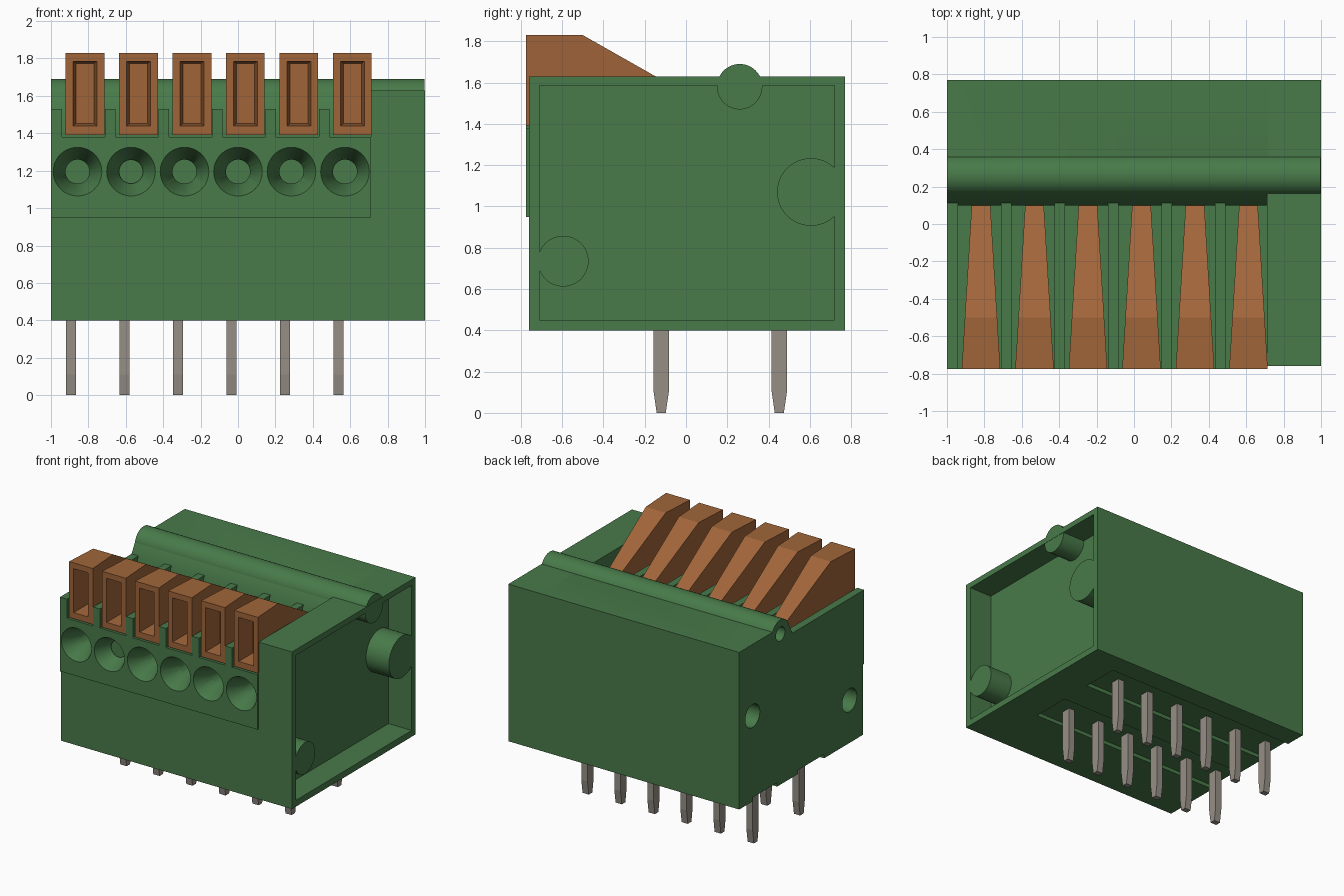
import bpy, bmesh, math
from mathutils import Matrix

if "Cube" in bpy.data.objects:
    bpy.data.objects.remove(bpy.data.objects["Cube"])


def material(name, rgb, rough=0.6):
    m = bpy.data.materials.new(name)
    m.use_nodes = True
    m.diffuse_color = (*rgb, 1)
    bsdf = m.node_tree.nodes["Principled BSDF"]
    bsdf.inputs["Base Color"].default_value = (*rgb, 1)
    bsdf.inputs["Roughness"].default_value = rough
    return m


GREEN = material("housing green", (0.065, 0.195, 0.067))
ORANGE = material("lever orange", (0.352, 0.130, 0.042))
METAL = material("pin grey", (0.305, 0.275, 0.238))

PITCH, WAYS = 0.286, 6


def finish(bm, name, mat):
    bmesh.ops.recalc_face_normals(bm, faces=bm.faces[:])
    me = bpy.data.meshes.new(name)
    bm.to_mesh(me)
    bm.free()
    ob = bpy.data.objects.new(name, me)
    bpy.context.collection.objects.link(ob)
    me.materials.append(mat)
    return ob


def prism(name, profile, x0, x1, mat):
    """Extrude a (y, z) outline along x."""
    bm = bmesh.new()
    f = bm.faces.new([bm.verts.new((x0, y, z)) for y, z in profile])
    ext = bmesh.ops.extrude_face_region(bm, geom=[f])
    vs = [v for v in ext["geom"] if isinstance(v, bmesh.types.BMVert)]
    bmesh.ops.translate(bm, verts=vs, vec=(x1 - x0, 0, 0))
    return finish(bm, name, mat)


def box(name, x, y, z, mat):
    return prism(name, [(y[0], z[0]), (y[1], z[0]), (y[1], z[1]), (y[0], z[1])], x[0], x[1], mat)


def rod(name, axis, start, end, u, z, r0, r1=None, mat=GREEN, sides=48):
    """Round bar or cone along x or y; u is the other horizontal coordinate."""
    bm = bmesh.new()
    bmesh.ops.create_cone(bm, cap_ends=True, segments=sides, radius1=r0,
                          radius2=r0 if r1 is None else r1, depth=end - start)
    mid = (start + end) / 2
    if axis == "x":
        mat4 = Matrix.Translation((mid, u, z)) @ Matrix.Rotation(math.pi / 2, 4, "Y")
    else:
        mat4 = Matrix.Translation((u, mid, z)) @ Matrix.Rotation(-math.pi / 2, 4, "X")
    bmesh.ops.transform(bm, matrix=mat4, verts=bm.verts[:])
    return finish(bm, name, mat)


def select(ob):
    bpy.ops.object.select_all(action="DESELECT")
    ob.select_set(True)
    bpy.context.view_layer.objects.active = ob


def cut(ob, cutters):
    select(ob)
    for c in cutters:
        m = ob.modifiers.new("cut", "BOOLEAN")
        m.operation, m.solver, m.object = "DIFFERENCE", "EXACT", c
        bpy.ops.object.modifier_apply(modifier=m.name)


def smooth(ob):
    select(ob)
    bpy.ops.object.shade_smooth_by_angle(angle=math.radians(30))


# Main housing: low lever bay in front, full height behind, two grooves below
G = 0.43
main = prism("main_housing", [
    (-0.76, 0.4), (-0.28, 0.4), (-0.28, G), (0.04, G), (0.04, 0.4), (0.30, 0.4), (0.30, G),
    (0.60, G), (0.60, 0.4), (0.77, 0.4), (0.77, 1.63), (0.20, 1.63), (0.162, 1.62),
    (0.10, 1.51), (0.10, 1.38), (-0.76, 1.38)], -1, 0.72, GREEN)

# Raised front panel
panel = box("front_panel", (-1, 0.71), (-0.775, -0.74), (0.95, 1.38), GREEN)

# Rounded rail along the top
rail = rod("top_rail", "x", -1, 0.998, 0.26, 1.58, 0.11)

# End block with a hollow outer side
end = box("end_block", (0.71, 1), (-0.76, 0.77), (0.4, 1.63), GREEN)
hollow = box("hollow_cutter", (0.8, 1.1), (-0.71, 0.72), (0.45, 1.585), GREEN)
cut(end, [hollow])

# Locating pegs inside the hollow
for name, y, z, r in (("rear_peg", 0.605, 1.07, 0.164), ("front_peg", -0.595, 0.735, 0.123)):
    smooth(rod(name, "x", 0.79, 0.998, y, z, r))

# Funnel wire entries in the front
cones, bores = [], []
for i in range(WAYS):
    x = -0.858 + i * PITCH
    cones.append(rod("funnel_cutter", "y", -0.795, -0.625, x, 1.195, 0.139, 0.0625))
    bores.append(rod("bore_cutter", "y", -0.66, -0.45, x, 1.195, 0.0645))

# Sockets in the closed side, matching the pegs and the rail
sockets = [rod("socket_cutter", "x", -1.1, -0.8, y, z, r)
           for y, z, r in ((0.605, 1.07, 0.09), (-0.595, 0.735, 0.09), (0.26, 1.58, 0.055))]

cut(main, cones + bores + sockets)
cut(panel, cones)
cut(rail, sockets[2:])
for ob in (main, panel, rail):
    smooth(ob)

# Divider walls between the levers
for i in range(WAYS):
    x0 = -1 if i == 0 else -0.998 + i * PITCH
    box("divider_wall", (x0, -0.94 + i * PITCH), (-0.775, 0.12), (1.37, 1.53), GREEN)

# Tapered push levers with a slot in the front face
lever = prism("lever", [(-0.775, 1.392), (-0.775, 1.83), (-0.5, 1.83), (0.1, 1.49), (0.1, 1.392)],
              -1, 1, ORANGE)
for v in lever.data.vertices:
    v.co.x *= 0.103 - 0.053 * (v.co.y + 0.775) / 0.875
slot = box("slot_cutter", (-1, 1), (-0.785, -0.62), (-1, 1), ORANGE)
for v in slot.data.vertices:
    front = v.co.y < -0.7
    v.co.x *= 0.064 if front else 0.048
    v.co.z = 1.6125 + v.co.z * (0.173 if front else 0.16)
cut(lever, [slot])
lever.location.x = -0.818
for i in range(1, WAYS):
    c = lever.copy()
    c.location.x += i * PITCH
    bpy.context.collection.objects.link(c)

# Two rows of solder pins with narrowed tips
for y, row in ((-0.12, "front_pin"), (0.452, "rear_pin")):
    outline = [(y - 0.022, 0), (y + 0.022, 0), (y + 0.038, 0.11), (y + 0.038, 0.5),
               (y - 0.038, 0.5), (y - 0.038, 0.11)]
    for i in range(WAYS):
        x = -0.893 + i * PITCH
        prism(row, outline, x - 0.027, x + 0.027, METAL)

# Remove the helpers
for c in cones + bores + sockets + [hollow, slot]:
    bpy.data.objects.remove(c)
